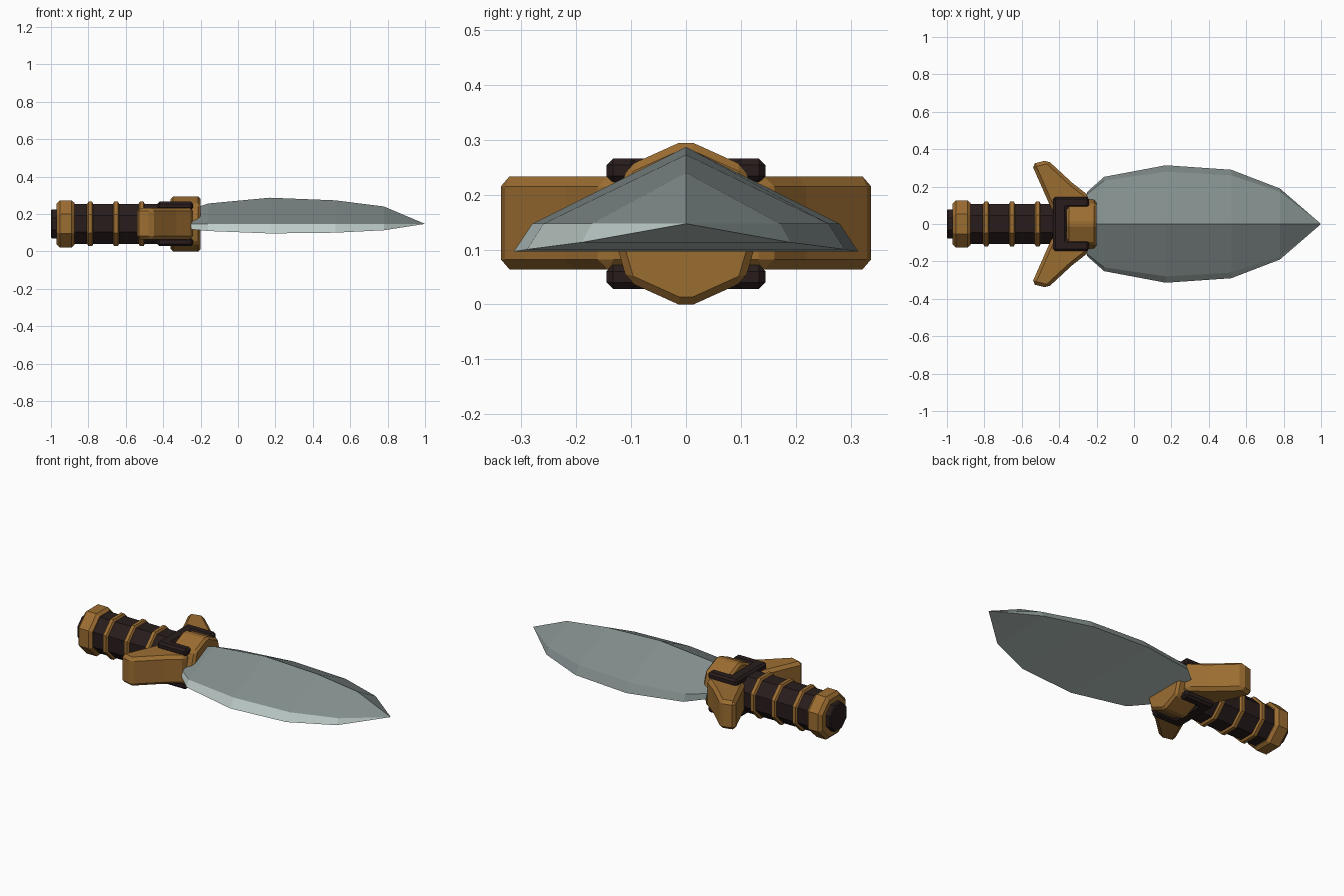
import bpy, bmesh, math
from mathutils import Vector

if "Cube" in bpy.data.objects:
    bpy.data.objects.remove(bpy.data.objects["Cube"])

MID = 0.147  # height of the long axis


def material(name, rgb):
    m = bpy.data.materials.new(name)
    m.diffuse_color = (*rgb, 1)
    m.use_nodes = True
    m.node_tree.nodes["Principled BSDF"].inputs["Base Color"].default_value = m.diffuse_color
    return m


brass = material("brass", (0.33, 0.153, 0.031))
leather = material("dark_leather", (0.022, 0.012, 0.012))
steel = material("steel", (0.22, 0.265, 0.26))
edge_steel = material("sharpened_steel", (0.51, 0.60, 0.58))


def finish(name, bm, *mats, bevel=0):
    bmesh.ops.recalc_face_normals(bm, faces=bm.faces)
    me = bpy.data.meshes.new(name)
    bm.to_mesh(me)
    bm.free()
    ob = bpy.data.objects.new(name, me)
    bpy.context.collection.objects.link(ob)
    for m in mats:
        me.materials.append(m)
    if bevel:
        mod = ob.modifiers.new("chamfer", "BEVEL")
        mod.width = bevel
        mod.segments = 1
        mod.limit_method = "ANGLE"
        mod.angle_limit = math.radians(25)
    return ob


def loft(bm, rings):
    """Skin equal-length closed rings and cap both ends."""
    loops = [[bm.verts.new(p) for p in r] for r in rings]
    n = len(loops[0])
    for a, b in zip(loops, loops[1:]):
        for i in range(n):
            j = (i + 1) % n
            bm.faces.new((a[i], a[j], b[j], b[i]))
    bm.faces.new(loops[0])
    bm.faces.new(loops[-1])


def prism(name, outline, lo, hi, axis, mat, bevel):
    """Extrude an outline along x (outline is y,z) or z (outline is x,y)."""
    place = (lambda p, d: (d, *p)) if axis == "x" else (lambda p, d: (*p, d))
    bm = bmesh.new()
    loft(bm, [[place(p, d) for p in outline] for d in (lo, hi)])
    return finish(name, bm, mat, bevel=bevel)


def octagon_part(name, stations, mat):
    """Eight-sided turned part along x; stations are (x, distance to flat)."""
    bm = bmesh.new()
    rings = []
    for x, flat in stations:
        r = flat / math.cos(math.pi / 8)
        rings.append([(x, r * math.cos((k + 0.5) * math.pi / 4),
                       MID + r * math.sin((k + 0.5) * math.pi / 4)) for k in range(8)])
    loft(bm, rings)
    return finish(name, bm, mat)


# Grip, its bands and the pommel
octagon_part("grip", [(-0.9, 0.107), (-0.3, 0.107)], leather)
for i, x in enumerate((-0.79, -0.652, -0.515)):
    octagon_part(f"grip_band_{i + 1}", [(x - 0.016, 0.108), (x - 0.010, 0.119),
                                        (x + 0.010, 0.119), (x + 0.016, 0.108)], brass)
octagon_part("pommel", [(-0.97, 0.108), (-0.953, 0.126), (-0.89, 0.126), (-0.873, 0.112)], brass)
octagon_part("pommel_button", [(-1.0, 0.072), (-0.994, 0.078), (-0.96, 0.078)], leather)

# Diamond-shaped collar holding the blade
half = [(0.014, 0.0), (0.107, 0.042), (0.138, MID), (0.107, 0.252), (0.014, 0.294)]
prism("collar", half + [(-y, z) for y, z in reversed(half)], -0.36, -0.2, "x", brass, 0.013)

# Swept-back guard wings
wing = [(-0.26, 0.0), (-0.24, 0.15), (-0.33, 0.22), (-0.462, 0.342),
        (-0.547, 0.32), (-0.45, 0.10), (-0.40, 0.0)]
for side, s in (("left", 1), ("right", -1)):
    prism(f"guard_wing_{side}", [(x, y * s) for x, y in wing], 0.064, 0.233, "z", brass, 0.018)

# U-shaped brackets over and under the guard
u_half = [(-0.432, 0.145), (-0.24, 0.145), (-0.24, 0.088), (-0.36, 0.088)]
bracket = u_half + [(x, -y) for x, y in reversed(u_half)]
for name, lo, hi in (("upper_bracket", 0.222, 0.266), ("lower_bracket", 0.028, 0.072)):
    prism(name, bracket, lo, hi, "z", leather, 0.012)

# Blade stations: x, lower half width, shoulder half width, lower z, ridge z
stations = [(-0.25, 0.172, 0.160, 0.118, 0.225), (-0.16, 0.252, 0.232, 0.109, 0.256),
            (0.17, 0.314, 0.280, 0.096, 0.287), (0.52, 0.290, 0.260, 0.100, 0.273),
            (0.78, 0.190, 0.172, 0.113, 0.240)]
bm = bmesh.new()
loft(bm, [[(x, -w, lo), (x, -sh, MID), (x, 0, top), (x, sh, MID), (x, w, lo)]
          for x, w, sh, lo, top in stations])
# Close the front end to a point
front = max(bm.faces, key=lambda f: f.calc_center_median().x)
bmesh.ops.poke(bm, faces=[front])
tip = max((v for v in bm.verts if len(v.link_edges) == 5), key=lambda v: v.co.x)
tip.co = Vector((1.0, 0, MID))
# Bright steel on the flat underside and on the sharpened bevel of one side
for f in bm.faces:
    below = max(v.co.z for v in f.verts) < MID + 0.001
    one_side = all(v.co.y < -0.1 or v == tip for v in f.verts)
    underside = any(v.co.y < -0.1 for v in f.verts) and any(v.co.y > 0.1 for v in f.verts)
    if below and (one_side or underside):
        f.material_index = 1
finish("blade", bm, steel, edge_steel)
